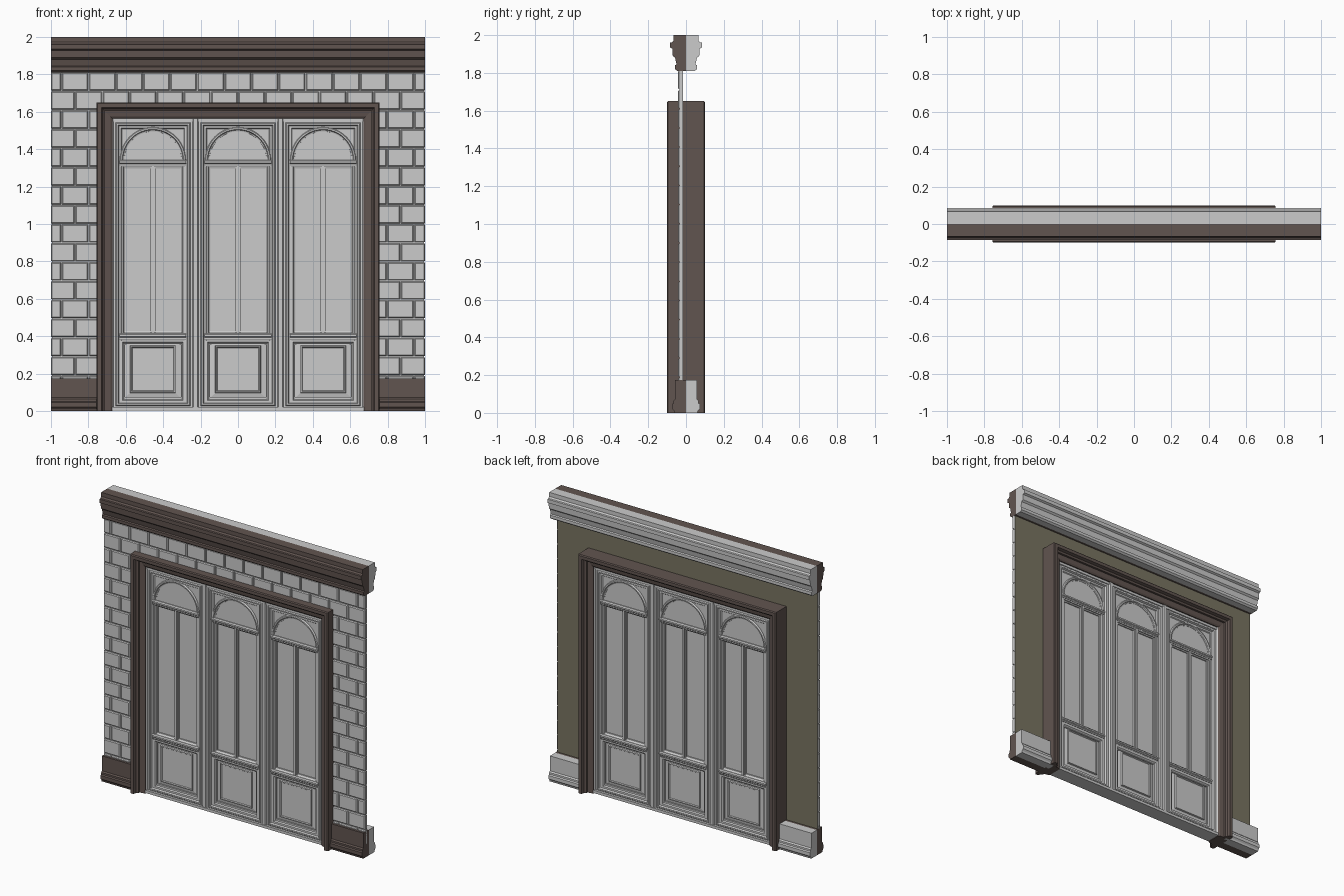
import bpy, bmesh, math

if bpy.data.objects.get("Cube"):
    bpy.data.objects.remove(bpy.data.objects["Cube"])


def material(name, rgb):
    m = bpy.data.materials.new(name)
    m.use_nodes = True
    m.diffuse_color = (*rgb, 1)
    m.node_tree.nodes["Principled BSDF"].inputs["Base Color"].default_value = (*rgb, 1)
    return m


PALE = material("pale grey paint", (0.60, 0.60, 0.60))
BROWN = material("dark brown wood", (0.12, 0.09, 0.08))
OLIVE = material("olive plaster", (0.19, 0.175, 0.12))


def finish(name, bm, mat):
    bmesh.ops.recalc_face_normals(bm, faces=bm.faces)
    mesh = bpy.data.meshes.new(name)
    bm.to_mesh(mesh)
    bm.free()
    mesh.materials.append(mat)
    ob = bpy.data.objects.new(name, mesh)
    bpy.context.collection.objects.link(ob)
    return ob


def add_loft(bm, loops, cyclic=False, cap=False, ends=False):
    """Skin a series of equal-length point loops."""
    rows = [[bm.verts.new(p) for p in loop] for loop in loops]
    n = len(rows[0])
    for a, b in zip(rows, rows[1:]):
        for i in range(n if cyclic else n - 1):
            j = (i + 1) % n
            bm.faces.new((a[i], a[j], b[j], b[i]))
    if cap:
        bm.faces.new(rows[-1])
    if ends:
        bm.faces.new([r[0] for r in rows])
        bm.faces.new([r[-1] for r in rows])


def loft(name, loops, mat, **kw):
    bm = bmesh.new()
    add_loft(bm, loops, **kw)
    return finish(name, bm, mat)


def rect(hw, z0, z1, inset, y):
    a = hw - inset
    return [(-a, -y, z0 + inset), (a, -y, z0 + inset), (a, -y, z1 - inset), (-a, -y, z1 - inset)]


def moulding(name, hw, z0, z1, steps, mat, cap=False):
    return loft(name, [rect(hw, z0, z1, i, y) for i, y in steps], mat, cyclic=True, cap=cap)


def prism(name, profile, x0, x1, mat):
    """Extrude a y-z profile along x."""
    bm = bmesh.new()
    ends = [[bm.verts.new((x, y, z)) for y, z in profile] for x in (x0, x1)]
    for e in ends:
        bm.faces.new(e)
    for i in range(len(profile)):
        j = (i + 1) % len(profile)
        bm.faces.new((ends[0][i], ends[0][j], ends[1][j], ends[1][i]))
    return finish(name, bm, mat)


def box(name, x0, x1, y0, y1, z0, z1, mat):
    return prism(name, [(y0, z0), (y1, z0), (y1, z1), (y0, z1)], x0, x1, mat)


def mirror_y(ob):
    m = ob.modifiers.new("both faces", "MIRROR")
    m.use_axis = (False, True, False)


PITCH = 0.455


def repeat(ob, count=3):
    """Mirror to the back and array across the door bays."""
    mirror_y(ob)
    ob.location.x = -PITCH * (count - 1) / 2
    m = ob.modifiers.new("bays", "ARRAY")
    m.count = count
    m.use_relative_offset = False
    m.use_constant_offset = True
    m.constant_offset_displace = (PITCH, 0, 0)


# Cornice and skirting: brown half in front, pale half behind
CORNICE = [(0, 2), (.066, 2), (.066, 1.972), (.074, 1.962), (.085, 1.96), (.085, 1.935),
           (.072, 1.928), (.07, 1.89), (.058, 1.88), (.05, 1.845), (.058, 1.84),
           (.058, 1.82), (.046, 1.81), (0, 1.81)]
SKIRTING = [(0, .175), (.058, .175), (.058, .072), (.066, .064), (.066, .052),
            (.074, .046), (.074, .022), (.064, .012), (.06, 0), (0, 0)]
for side, sign, mat in (("front", -1, BROWN), ("back", 1, PALE)):
    prism(side + "_cornice", [(sign * y, z) for y, z in CORNICE], -1, 1, mat)
    for end, x0, x1 in (("right", -1, -.73), ("left", .73, 1)):
        prism(f"{side}_{end}_skirting", [(sign * y, z) for y, z in SKIRTING], x0, x1, mat)

# Wall core with plastered back
for part, x0, x1, z0, z1 in (("right", -.995, -.73, .1, 1.6), ("left", .73, .995, .1, 1.6),
                             ("top", -.995, .995, 1.6, 1.85)):
    wall = box(part + "_wall", x0, x1, -.034, -.016, z0, z1, PALE)
    wall.data.materials.append(OLIVE)
    for f in wall.data.polygons:
        f.material_index = int(f.normal.y > .5)

# Bevelled bricks in running bond
bm = bmesh.new()
ROW, BRICK, GAP, CHAMFER = .1015, .145, .006, .005
for row in range(17):
    z1 = 1.81 - row * ROW
    z0 = z1 - ROW + GAP
    spans = [(-1, 1)] if z0 > 1.57 else [(-1, -.73), (.73, 1)]
    for lo, hi in spans:
        for k in range(16):
            x0 = -1.085 + k * BRICK + (row % 2) * BRICK / 2
            a, b = max(x0, lo), min(x0 + BRICK - GAP, hi)
            if b - a > .015:
                add_loft(bm, [[(a + i, y, z0 + i), (b - i, y, z0 + i), (b - i, y, z1 - i), (a + i, y, z1 - i)]
                              for i, y in ((0, -.02), (0, -.037), (CHAMFER, -.043))], cyclic=True, cap=True)
finish("brick_facing", bm, PALE)

# Door surround
SURROUND = [(0, 0), (0, .094), (.006, .1), (.028, .1), (.034, .08), (.046, .074),
            (.046, .06), (.075, .055), (.085, .048), (.085, 0)]
mirror_y(loft("door_surround", [[(-.757 + i, -y, 0), (-.757 + i, -y, 1.65 - i),
                                 (.757 - i, -y, 1.65 - i), (.757 - i, -y, 0)]
                                for i, y in SURROUND], BROWN, ends=True))

# Sill, head rail and posts
box("door_sill", -.675, .675, -.05, .05, .003, .022, PALE)
box("door_head", -.675, .675, -.04, .04, 1.548, 1.568, PALE)
POST = [(.016, 0), (.016, .036), (.01, .046), (-.01, .046), (-.016, .036), (-.016, 0)]
repeat(loft("door_posts", [[(x, -y, .005), (x, -y, 1.566)] for x, y in POST], PALE, ends=True), 4)

# Leaf edge moulding and stiles
repeat(moulding("leaf_frame", .214, .012, 1.556,
                [(0, 0), (0, .034), (.014, .034), (.019, .04), (.027, .04), (.032, .028),
                 (.044, .028), (.05, .02), (.062, .02), (.062, 0)], PALE))

# Glazing, lower backing and centre bar
repeat(box("glazing", -.18, .18, -.008, 0, .03, 1.54, PALE))
repeat(box("centre_bar", -.014, .014, -.022, 0, .41, 1.32, PALE))
repeat(box("centre_bar_bead", -.006, .006, -.028, 0, .41, 1.32, PALE))
repeat(moulding("pane_bead", .168, .408, 1.318,
                [(0, 0), (0, .026), (.008, .026), (.014, .018), (.02, .016), (.02, 0)], PALE))

# Arched fanlight
SPRING = 1.342
ANGLES = [math.pi * i / 24 for i in range(25)]


def arc(r, y):
    return [(r * math.cos(t), -y, SPRING + r * math.sin(t)) for t in ANGLES]


bm = bmesh.new()
outline = arc(.165, .022) + [(-.18, -.022, SPRING), (-.18, -.022, 1.535), (.18, -.022, 1.535), (.18, -.022, SPRING)]
bm.faces.new([bm.verts.new(p) for p in outline])
bmesh.ops.triangulate(bm, faces=bm.faces)
repeat(finish("arch_spandrel", bm, PALE))
repeat(loft("arch_moulding", [arc(r, y) for r, y in
       ((.176, 0), (.176, .028), (.172, .034), (.164, .034), (.16, .026), (.153, .024), (.15, 0))],
    PALE, ends=True))

# Transom and lock rail
RAIL = [(0, -.02), (.026, -.02), (.03, -.012), (.03, -.004), (.038, .002), (.038, .012), (.03, .018), (0, .018)]
for name, z in (("transom", 1.325), ("lock_rail", .397)):
    repeat(prism(name, [(-y, z + dz) for y, dz in RAIL], -.178, .178, PALE))

# Small dentils under both rails
for name, z in (("transom_dentils", 1.317), ("rail_dentils", .389)):
    bm = bmesh.new()
    for k in range(18):
        x = -.17 + k * .02
        add_loft(bm, [[(x - .005, -y, z - .005), (x + .005, -y, z - .005),
                       (x + .005, -y, z + .005), (x - .005, -y, z + .005)]
                      for y in (.02, .036)], cyclic=True, cap=True)
    repeat(finish(name, bm, PALE))

# Raised lower panel
repeat(moulding("lower_panel_frame", .172, .04, .378,
                [(0, 0), (0, .028), (.01, .028), (.018, .018), (.022, .018), (.022, 0)], PALE))
repeat(moulding("lower_panel", .152, .067, .38,
                [(0, .008), (.03, .014), (.032, .026), (.038, .026), (.042, .02)], PALE, cap=True))
